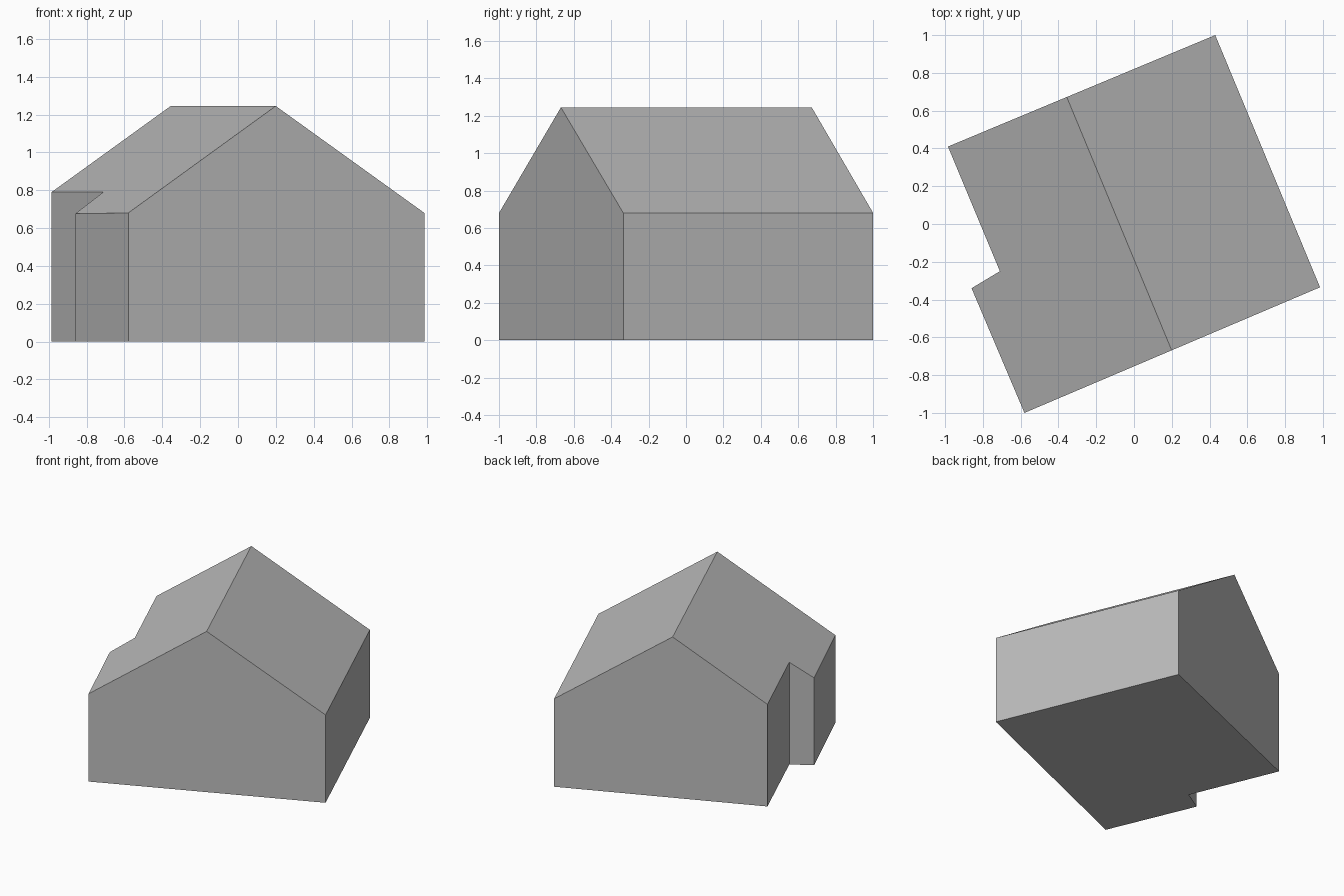
import bpy, bmesh
from mathutils import Vector

cube = bpy.data.objects.get("Cube")
if cube:
    bpy.data.objects.remove(cube, do_unlink=True)

# Plain grey used on the whole building
grey = bpy.data.materials.new("plain grey")
grey.use_nodes = True
colour = (0.5, 0.5, 0.5, 1)
grey.diffuse_color = colour
grey.node_tree.nodes["Principled BSDF"].inputs["Base Color"].default_value = colour

FOOTPRINT = [(-0.58, -1.0), (0.985, -0.335), (0.43, 1.0),
             (-0.985, 0.41), (-0.71, -0.25), (-0.86, -0.34)]
RIDGE_FRONT = Vector((0.2, -0.67, 1.245))
RIDGE_BACK = Vector((-0.355, 0.67, 1.245))
EAVE = 0.68

# Walls: the notched footprint drawn up past the ridge
bm = bmesh.new()
base = bm.faces.new([bm.verts.new((x, y, 0)) for x, y in FOOTPRINT])
walls = bmesh.ops.extrude_face_region(bm, geom=[base], use_keep_orig=True)
top = [v for v in walls["geom"] if isinstance(v, bmesh.types.BMVert)]
bmesh.ops.translate(bm, vec=(0, 0, 2), verts=top)

# Roof: each pitch slices the walls and is closed with one flat face
for corner in FOOTPRINT[:2]:
    eave = Vector((*corner, EAVE))
    normal = (RIDGE_BACK - RIDGE_FRONT).cross(eave - RIDGE_FRONT).normalized()
    if normal.z < 0:
        normal.negate()
    cut = bmesh.ops.bisect_plane(bm, geom=bm.verts[:] + bm.edges[:] + bm.faces[:],
                                 plane_co=RIDGE_FRONT, plane_no=normal,
                                 clear_outer=True)
    rim = [e for e in cut["geom_cut"] if isinstance(e, bmesh.types.BMEdge)]
    bmesh.ops.contextual_create(bm, geom=rim)

bmesh.ops.recalc_face_normals(bm, faces=bm.faces[:])
mesh = bpy.data.meshes.new("house_shell")
bm.to_mesh(mesh)
bm.free()
mesh.materials.append(grey)
house = bpy.data.objects.new("house_shell", mesh)
bpy.context.collection.objects.link(house)
